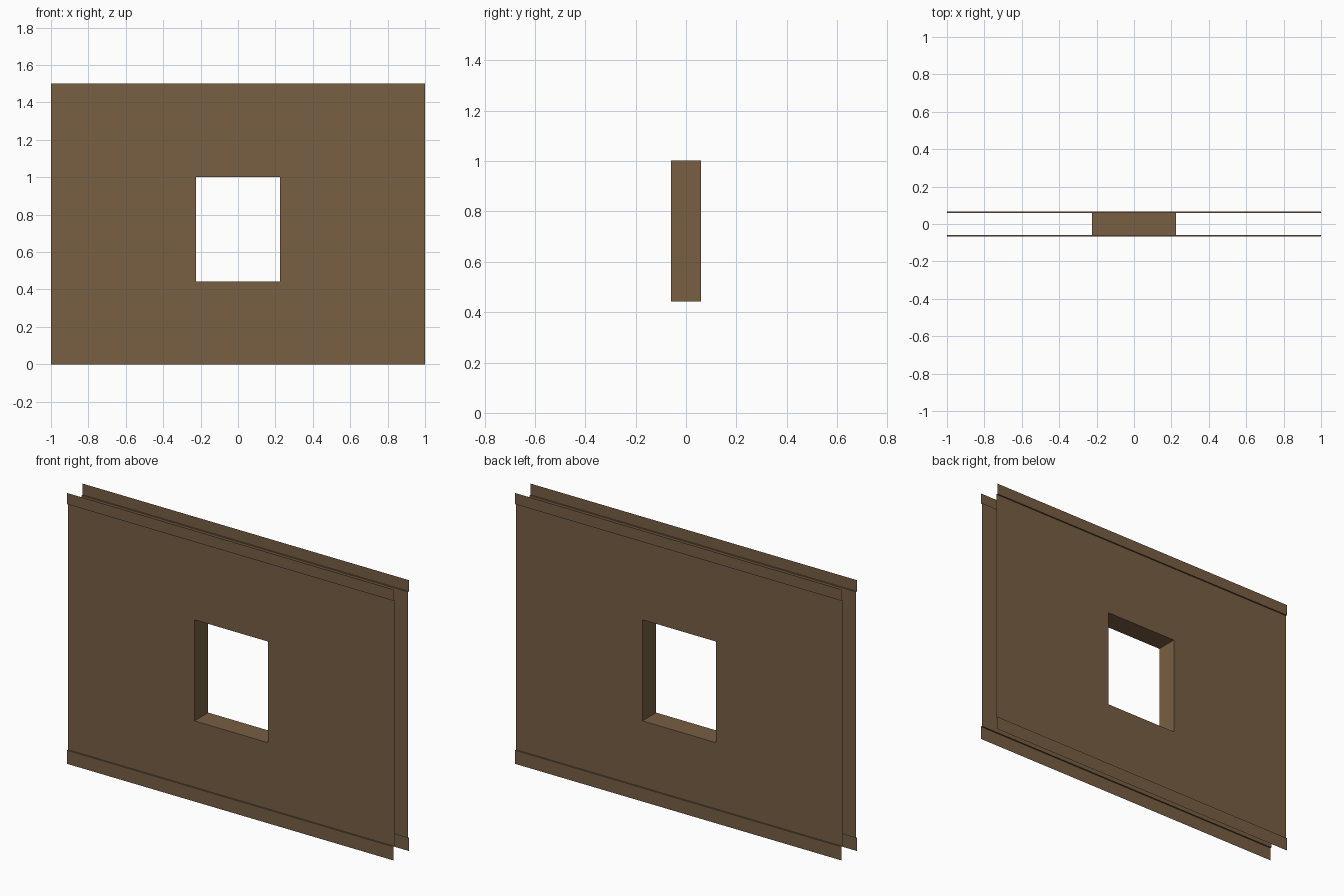
import bpy
import bmesh

if "Cube" in bpy.data.objects:
    bpy.data.objects.remove(bpy.data.objects["Cube"])

# Main dimensions
HALF_W, HEIGHT = 1.0, 1.5
WALL_Y, TRIM_Y = 0.06, 0.068
BASE_TOP, RAIL_BOTTOM = 0.075, 1.438
WIN_X, WIN_LOW, WIN_HIGH = 0.225, 0.442, 1.002

wood = bpy.data.materials.new("brown_wood")
wood.diffuse_color = (0.188, 0.112, 0.056, 1)
wood.use_nodes = True
wood.node_tree.nodes["Principled BSDF"].inputs["Base Color"].default_value = wood.diffuse_color


def make_object(name, quads):
    """Build an open surface from quads, welding shared corners."""
    bm = bmesh.new()
    for quad in quads:
        bm.faces.new([bm.verts.new(p) for p in quad])
    bmesh.ops.remove_doubles(bm, verts=bm.verts, dist=1e-5)
    mesh = bpy.data.meshes.new(name)
    bm.to_mesh(mesh)
    bm.free()
    mesh.materials.append(wood)
    obj = bpy.data.objects.new(name, mesh)
    bpy.context.collection.objects.link(obj)


def strip(profile, side):
    """Sweep a (y, z) profile, listed bottom to top, along the wall's length."""
    quads = []
    for (y0, z0), (y1, z1) in zip(profile, profile[1:]):
        a, b = side * HALF_W, -side * HALF_W
        quads.append([(b, side * y0, z0), (a, side * y0, z0),
                      (a, side * y1, z1), (b, side * y1, z1)][::-1 if side < 0 else 1])
        # keep the visible side pointing away from the wall centre
        p = quads[-1]
        ny = (p[1][2] - p[0][2]) * (p[2][0] - p[1][0]) - (p[1][0] - p[0][0]) * (p[2][2] - p[1][2])
        if ny * side < 0:
            p.reverse()
    return quads


for label, side in (("front", -1), ("back", 1)):
    # Wall sheet: 3 x 3 cells with the centre left open for the window
    xs = [-HALF_W, -WIN_X, WIN_X, HALF_W]
    zs = [BASE_TOP, WIN_LOW, WIN_HIGH, RAIL_BOTTOM]
    cells = []
    for i in range(3):
        for j in range(3):
            if i == 1 and j == 1:
                continue
            y = side * WALL_Y
            q = [(xs[i], y, zs[j]), (xs[i + 1], y, zs[j]),
                 (xs[i + 1], y, zs[j + 1]), (xs[i], y, zs[j + 1])]
            cells.append(q if side < 0 else q[::-1])
    make_object(label + "_wall_sheet", cells)

    # Baseboard and top rail, each with a narrow ledge back to the sheet
    make_object(label + "_baseboard", strip(
        [(TRIM_Y, 0), (TRIM_Y, BASE_TOP), (WALL_Y, BASE_TOP)], side))
    make_object(label + "_top_rail", strip(
        [(WALL_Y, RAIL_BOTTOM), (TRIM_Y, RAIL_BOTTOM), (TRIM_Y, HEIGHT)], side))

# Window lining joining the two sheets, facing into the opening
ring = [(-WIN_X, WIN_LOW), (WIN_X, WIN_LOW), (WIN_X, WIN_HIGH), (-WIN_X, WIN_HIGH)]
make_object("window_lining", [
    [(x0, -WALL_Y, z0), (x1, -WALL_Y, z1), (x1, WALL_Y, z1), (x0, WALL_Y, z0)]
    for (x0, z0), (x1, z1) in zip(ring, ring[1:] + ring[:1])])
